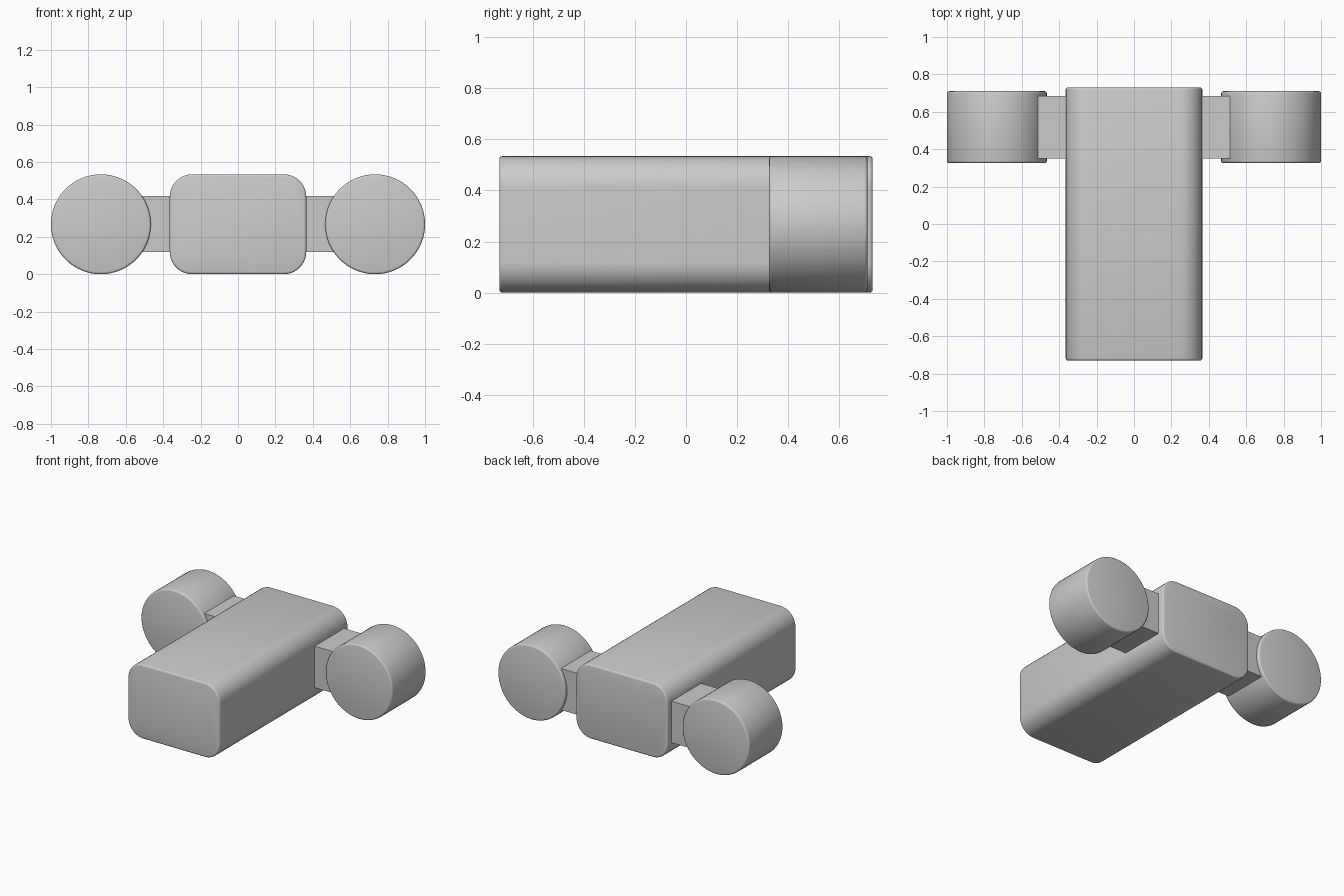
import bpy, bmesh, math

cube = bpy.data.objects.get("Cube")
if cube:
    bpy.data.objects.remove(cube, do_unlink=True)

RADIUS = 0.267      # wheel radius, also half the body height
WHEEL_X = 1 - RADIUS

grey = bpy.data.materials.new("plain grey")
grey.use_nodes = True
colour = (0.6, 0.6, 0.6, 1)
grey.diffuse_color = colour
grey.node_tree.nodes["Principled BSDF"].inputs["Base Color"].default_value = colour


def prism(name, outline, y0, y1, rim=0.0):
    """Extrude an (x, z) outline along y, with rounded end rims."""
    bm = bmesh.new()
    rings = [(y0, rim)]
    steps = 3 if rim else 0
    for i in range(1, steps + 1):
        a = math.pi / 2 * i / steps
        rings.append((y0 + rim * (1 - math.cos(a)), rim * (1 - math.sin(a))))
    rings += [(y0 + y1 - y, inset) for y, inset in reversed(rings)]
    loops = [[bm.verts.new((x, y, z)) for x, z in outline(inset)] for y, inset in rings]
    n = len(loops[0])
    for a, b in zip(loops, loops[1:]):
        for i in range(n):
            j = (i + 1) % n
            bm.faces.new((a[i], a[j], b[j], b[i]))
    bm.faces.new(loops[0])
    bm.faces.new(loops[-1])
    bmesh.ops.recalc_face_normals(bm, faces=bm.faces)
    mesh = bpy.data.meshes.new(name)
    bm.to_mesh(mesh)
    bm.free()
    mesh.materials.append(grey)
    obj = bpy.data.objects.new(name, mesh)
    bpy.context.collection.objects.link(obj)
    bpy.ops.object.select_all(action="DESELECT")
    obj.select_set(True)
    bpy.context.view_layer.objects.active = obj
    bpy.ops.object.shade_smooth_by_angle(angle=math.radians(35))
    return obj


def rounded_box(cx, half_x, half_z, radius, segments=10):
    """Outline function for a rounded rectangle centred at wheel height."""
    def outline(inset):
        r = radius - inset
        points = []
        for quarter, (sx, sz) in enumerate([(1, 1), (-1, 1), (-1, -1), (1, -1)]):
            for i in range(segments + 1):
                a = math.pi / 2 * (quarter + i / segments)
                points.append((cx + sx * (half_x - radius) + r * math.cos(a),
                               RADIUS + sz * (half_z - radius) + r * math.sin(a)))
        return points
    return outline


def circle(cx, segments=64):
    def outline(inset):
        angles = [2 * math.pi * i / segments for i in range(segments)]
        return [(cx + (RADIUS - inset) * math.cos(a),
                 RADIUS + (RADIUS - inset) * math.sin(a)) for a in angles]
    return outline


def rectangle(x0, x1, z0, z1):
    return lambda inset: [(x0, z0), (x1, z0), (x1, z1), (x0, z1)]


# Long rounded body
prism("body", rounded_box(0, 0.365, RADIUS, 0.12), -0.73, 0.73, 0.012)

# Wheels and the square arms that carry them
for side, s in (("left", 1), ("right", -1)):
    prism(side + "_wheel", circle(s * WHEEL_X), 0.325, 0.71, 0.012)
    prism(side + "_arm", rectangle(s * 0.3, s * 0.6, 0.12, 0.418), 0.35, 0.685)
